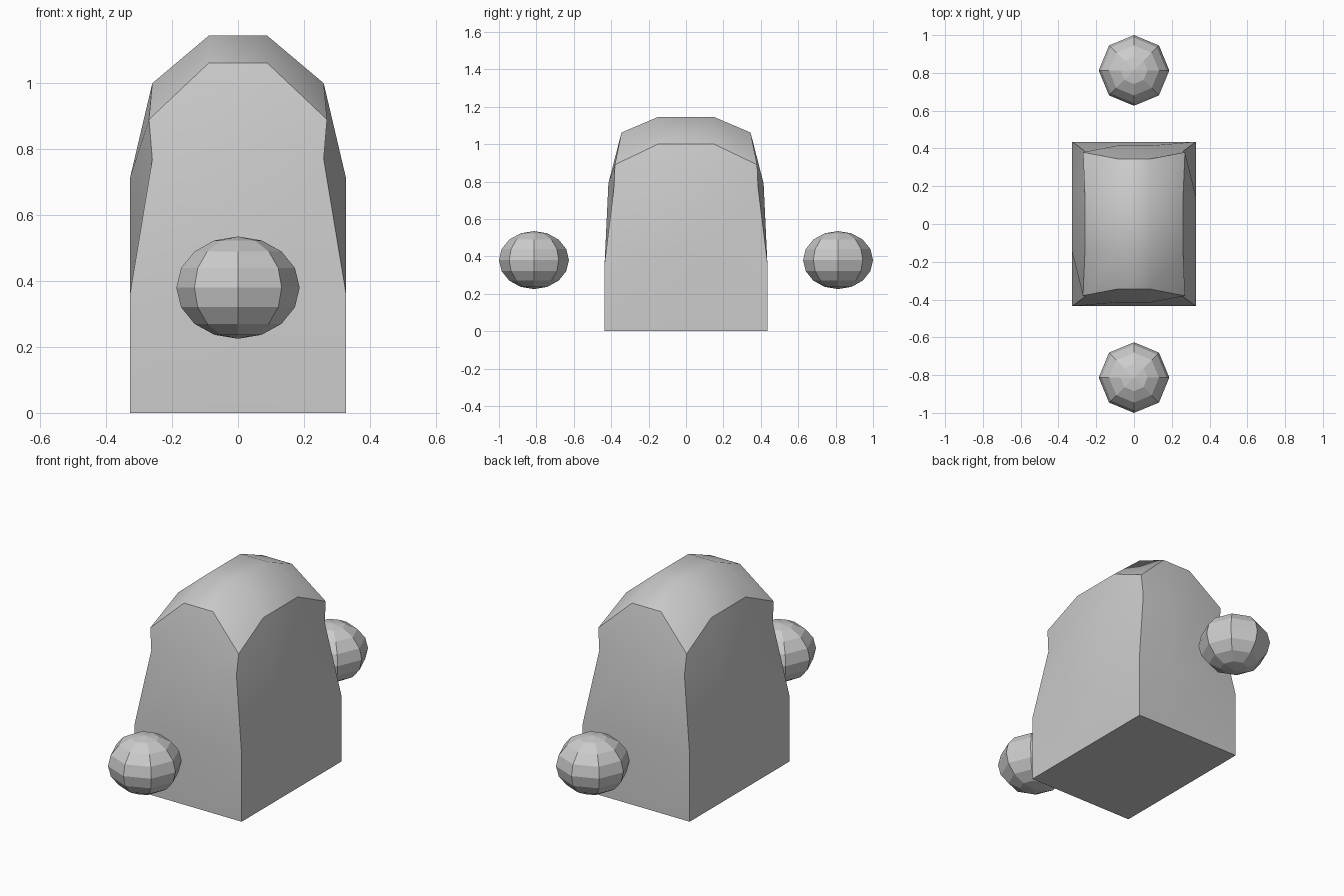
import bpy, bmesh
from mathutils import Matrix

if "Cube" in bpy.data.objects:
    bpy.data.objects.remove(bpy.data.objects["Cube"])


def finish(bm, name):
    bmesh.ops.recalc_face_normals(bm, faces=bm.faces)
    mesh = bpy.data.meshes.new(name)
    bm.to_mesh(mesh)
    bm.free()
    obj = bpy.data.objects.new(name, mesh)
    bpy.context.collection.objects.link(obj)
    return obj


def ring(corner, front, side):
    """12 points around the body: corners, front/back mids and side mids."""
    (cx, cy, cz), (fx, fy, fz), (sx, sy, sz) = corner, front, side
    return [(-cx, -cy, cz), (-fx, -fy, fz), (fx, -fy, fz),
            (cx, -cy, cz), (sx, -sy, sz), (sx, sy, sz),
            (cx, cy, cz), (fx, fy, fz), (-fx, fy, fz),
            (-cx, cy, cz), (-sx, sy, sz), (-sx, -sy, sz)]


# Body: four rings from the base to the rim
rings = [
    ring((.327, .435, 0), (.11, .435, 0), (.327, .145, 0)),
    ring((.327, .435, .365), (.11, .435, .365), (.327, .145, .365)),
    ring((.26, .385, .77), (.09, .415, .79), (.327, .15, .715)),
    ring((.27, .38, .89), (.088, .345, 1.062), (.26, .15, 1.0)),
]
bm = bmesh.new()
levels = [[bm.verts.new(p) for p in r] for r in rings]
for low, high in zip(levels, levels[1:]):
    for i in range(12):
        j = (i + 1) % 12
        bm.faces.new((low[i], low[j], high[j], high[i]))
bottom = bm.faces.new(levels[0][::-1])

# Domed top: 3 x 3 patch filling the rim
t = levels[-1]
a, b, c, d = [bm.verts.new((x, y, 1.145)) for x, y in
              ((-.088, -.15), (.088, -.15), (.088, .15), (-.088, .15))]
rows = [[t[0], t[1], t[2], t[3]], [t[11], a, b, t[4]],
        [t[10], d, c, t[5]], [t[9], t[8], t[7], t[6]]]
for r0, r1 in zip(rows, rows[1:]):
    for i in range(3):
        bm.faces.new((r0[i], r0[i + 1], r1[i + 1], r1[i]))

# Smooth panels with sharp corners, rim and base
for f in bm.faces:
    f.smooth = True
sharp = [(lv[i], lv[(i + 1) % 12]) for lv in (levels[0], levels[-1]) for i in range(12)]
sharp += [(lo[i], hi[i]) for lo, hi in zip(levels, levels[1:]) for i in (0, 3, 6, 9)]
for v0, v1 in sharp:
    bm.edges.get((v0, v1)).smooth = False
finish(bm, "body")

# Floating flattened balls in front and behind
for name, y in (("front_ball", -.813), ("back_ball", .813)):
    bm = bmesh.new()
    bmesh.ops.create_uvsphere(
        bm, u_segments=8, v_segments=8, radius=1,
        matrix=Matrix.Translation((0, y, .38)) @ Matrix.Diagonal((.187, .187, .155, 1)))
    finish(bm, name)
